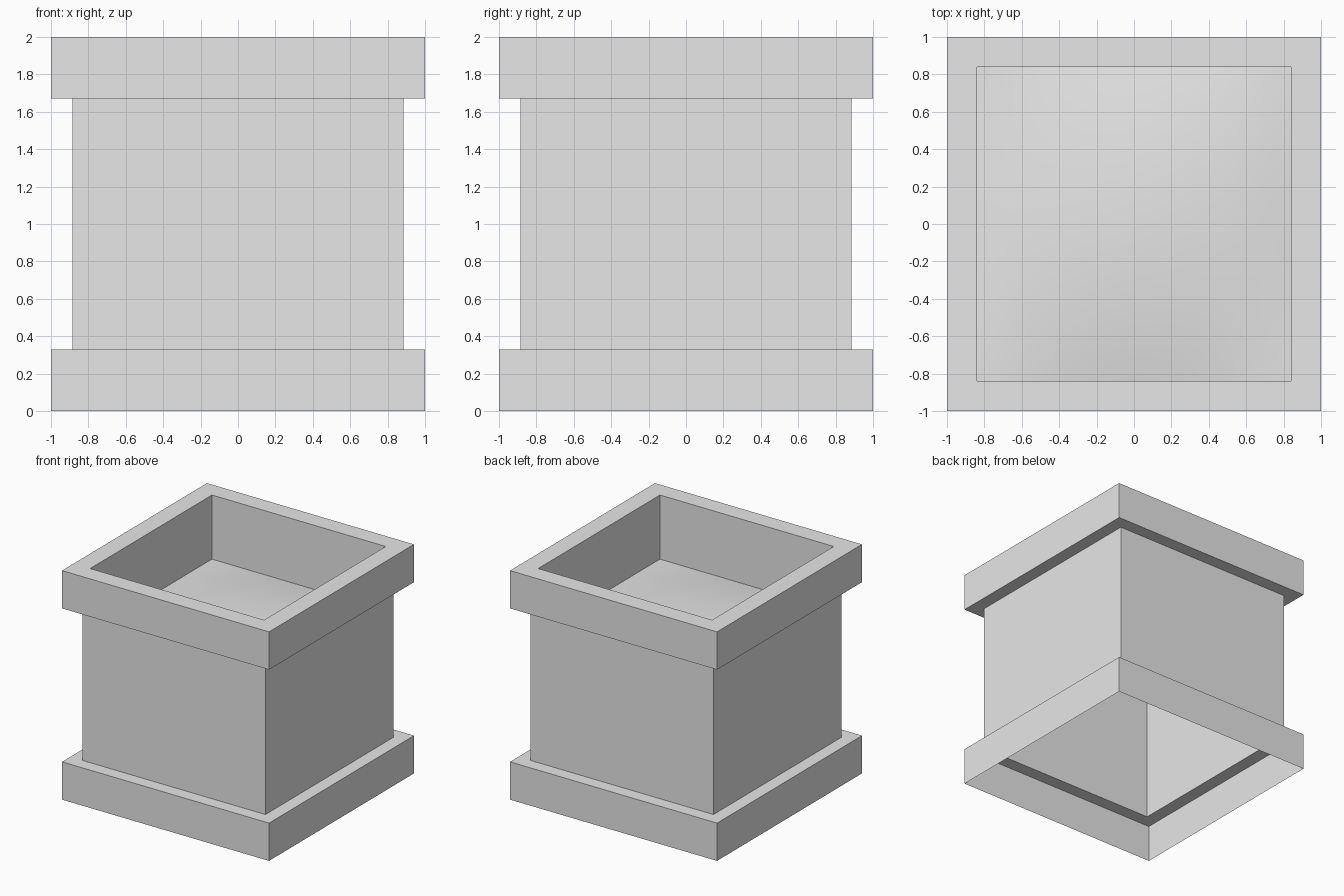
import bpy
import bmesh

cube = bpy.data.objects.get("Cube")
if cube:
    bpy.data.objects.remove(cube, do_unlink=True)

# Single plain grey
grey = bpy.data.materials.new("plain_grey")
grey.use_nodes = True
color = (0.8, 0.8, 0.8, 1)
grey.diffuse_color = color
grey.node_tree.nodes["Principled BSDF"].inputs["Base Color"].default_value = color

INNER = 0.84      # half width of the opening
SOIL_Z = 1.44     # height of the soil edge
MOUND = 0.07      # rise of the soil in the middle


def finish(name, bm, smooth=False):
    mesh = bpy.data.meshes.new(name)
    bm.to_mesh(mesh)
    bm.free()
    for poly in mesh.polygons:
        poly.use_smooth = smooth
    mesh.materials.append(grey)
    obj = bpy.data.objects.new(name, mesh)
    bpy.context.collection.objects.link(obj)
    return obj


def square_shell(name, profile):
    """Sweep a (half width, height) profile around a square."""
    bm = bmesh.new()
    corners = [(-1, -1), (1, -1), (1, 1), (-1, 1)]
    rings = [[bm.verts.new((r * x, r * y, z)) for x, y in corners]
             for r, z in profile]
    for low, high in zip(rings, rings[1:]):
        for i in range(4):
            j = (i + 1) % 4
            bm.faces.new((low[i], low[j], high[j], high[i]))
    return finish(name, bm)


# Pot: open foot band, body, rim band and inner wall
square_shell("planter_shell", [
    (1, 0), (1, 0.33), (0.885, 0.33), (0.885, 1.67),
    (1, 1.67), (1, 2), (INNER, 2), (INNER, SOIL_Z)])

# Gently mounded soil surface
bm = bmesh.new()
bmesh.ops.create_grid(bm, x_segments=16, y_segments=16, size=INNER)
for v in bm.verts:
    u, w = v.co.x / INNER, v.co.y / INNER
    v.co.z = SOIL_Z + MOUND * (1 - u * u) * (1 - w * w)
finish("soil", bm, smooth=True)
